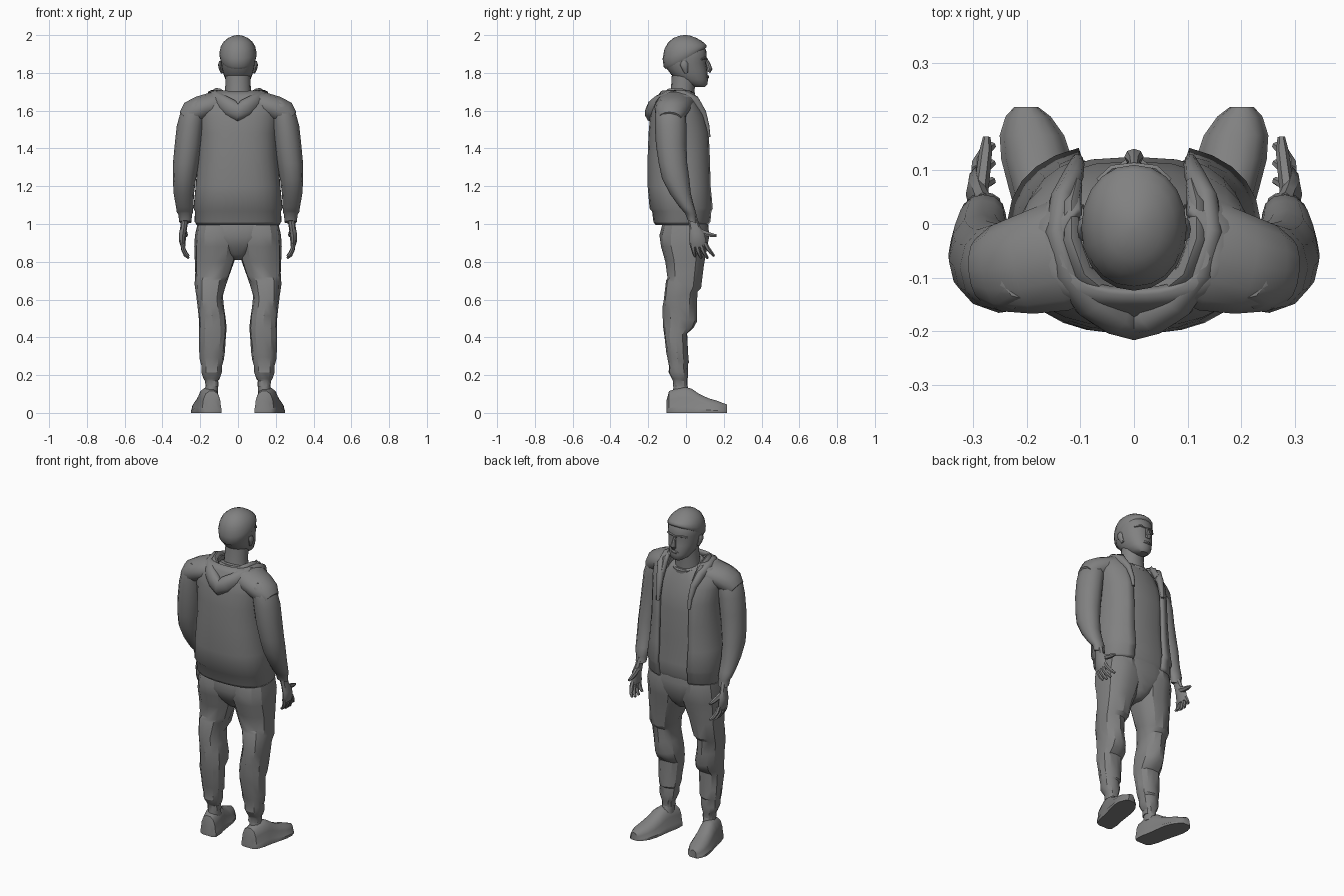
import bpy, bmesh, math, random
from mathutils import Vector

random.seed(4)
grey = bpy.data.materials.new("dark_grey")
grey.diffuse_color = (.22, .22, .22, 1)


def build(name, rings, closed=True, mirror=False, angle=40):
    """Skin a list of point rings; closed=False leaves each ring open like a shell."""
    bm = bmesh.new()
    vs = [[bm.verts.new(p) for p in r] for r in rings]
    n = len(vs[0])
    for a, b in zip(vs, vs[1:]):
        for i in range(n if closed else n - 1):
            j = (i + 1) % n
            bm.faces.new((a[i], a[j], b[j], b[i]))
    if closed:
        bm.faces.new(vs[0][::-1])
        bm.faces.new(vs[-1])
    bmesh.ops.recalc_face_normals(bm, faces=bm.faces)
    me = bpy.data.meshes.new(name)
    bm.to_mesh(me)
    bm.free()
    me.materials.append(grey)
    me.polygons.foreach_set("use_smooth", [True] * len(me.polygons))
    me.set_sharp_from_angle(angle=math.radians(angle))
    ob = bpy.data.objects.new(name, me)
    bpy.context.collection.objects.link(ob)
    if mirror:
        ob.modifiers.new("mirror", 'MIRROR').use_mirror_merge = False
    return ob


def spow(v, p):
    return math.copysign(abs(v) ** p, v)


def loft(name, rings, n=16, e=2.0, jit=0, gap=0, **kw):
    """Horizontal rings (x, z, back y, front y, half width, tilt); gap opens the front."""
    out = []
    for x, z, y0, y1, rx, *t in rings:
        tilt = t[0] if t else 0
        yc, ry = (y0 + y1) / 2, (y1 - y0) / 2
        if gap:
            a = math.asin(min(.98, (gap / rx) ** (e / 2)))
            angs = [math.pi / 2 + a + (2 * math.pi - 2 * a) * i / (n - 1) for i in range(n)]
        else:
            angs = [2 * math.pi * i / n for i in range(n)]
        ring = []
        for a in angs:
            c, s = spow(math.cos(a), 2 / e), spow(math.sin(a), 2 / e)
            k = 1 + random.uniform(-jit, jit)
            ring.append((x + rx * c * k, yc + ry * s * k, z + tilt * s))
        out.append(ring)
    return build(name, out, closed=not gap, **kw)


def tube(name, pts, ref, n=8, **kw):
    """Sweep ellipses along points (x, y, z, radius along ref, radius across)."""
    ps = [Vector(p[:3]) for p in pts]
    out = []
    for i, p in enumerate(pts):
        t = (ps[min(i + 1, len(ps) - 1)] - ps[max(i - 1, 0)]).normalized()
        u = Vector(ref)
        u = (u - t * u.dot(t)).normalized()
        v = t.cross(u)
        out.append([ps[i] + u * p[3] * math.cos(2 * math.pi * k / n)
                    + v * p[4] * math.sin(2 * math.pi * k / n) for k in range(n)])
    return build(name, out, **kw)


def both(half):
    """Complete a sweep path whose last point lies on the centre line."""
    return half + [(-p[0],) + tuple(p[1:]) for p in half[-2::-1]]


X, Y, Z = (1, 0, 0), (0, 1, 0), (0, 0, 1)

# Head, neck and hair
loft("head", [(0, 1.725, .045, .10, .028), (0, 1.74, .0, .114, .05),
              (0, 1.765, -.05, .116, .066), (0, 1.79, -.078, .115, .076),
              (0, 1.82, -.1, .112, .085), (0, 1.85, -.114, .107, .09),
              (0, 1.875, -.119, .110, .093), (0, 1.92, -.116, .107, .093),
              (0, 1.96, -.09, .08, .072), (0, 1.985, -.05, .04, .03)], n=20, e=2.2)
loft("neck", [(0, 1.58, -.11, .04, .085), (0, 1.66, -.09, .05, .074),
              (0, 1.71, -.08, .045, .068), (0, 1.79, -.075, .06, .066)])
loft("hair", [(0, 1.875, -.106, .103, .092, .055), (0, 1.885, -.118, .109, .097, .053),
              (0, 1.91, -.124, .110, .098, .035), (0, 1.94, -.114, .102, .091, .014),
              (0, 1.965, -.095, .083, .076, .004), (0, 1.985, -.066, .055, .052),
              (0, 1.996, -.036, .026, .026), (0, 2.0, -.012, .004, .008)], n=20, e=2.1, angle=50)

# Face details
tube("nose", [(0, .106, 1.872, .008, .008), (0, .118, 1.845, .011, .012),
              (0, .125, 1.82, .018, .015), (0, .116, 1.807, .014, .014)], X)
tube("brow", both([(.066, .081, 1.872, .005, .006), (.04, .103, 1.88, .007, .008),
                   (0, .110, 1.874, .006, .005)]), Z, n=6)
tube("lips", both([(.026, .107, 1.777, .004, .005), (.012, .114, 1.78, .009, .008),
                   (0, .116, 1.779, .009, .008)]), Z, n=6)
tube("ear", [(.083, .002, 1.80, .008, .010), (.091, -.004, 1.82, .010, .016),
             (.096, -.01, 1.845, .010, .022), (.093, -.01, 1.862, .006, .013)], X, mirror=True)

# Shirt
loft("shirt", [(0, 1.0, -.12, .112, .19), (0, 1.03, -.13, .125, .195), (0, 1.1, -.14, .125, .195),
               (0, 1.25, -.15, .112, .185), (0, 1.42, -.15, .117, .18), (0, 1.52, -.15, .100, .175),
               (0, 1.6, -.13, .075, .15), (0, 1.655, -.11, .058, .105, -.012),
               (0, 1.675, -.095, .053, .082, -.02)], n=20, e=2.6)
loft("shirt_collar", [(0, 1.655, -.1, .064, .088, -.025), (0, 1.672, -.1, .066, .088, -.025),
                      (0, 1.676, -.09, .058, .078, -.025)], n=18)

# Open jacket with a hem band
jacket = loft("jacket", [(0, 1.0, -.155, .118, .212), (0, 1.015, -.165, .13, .222),
                         (0, 1.07, -.172, .135, .22), (0, 1.085, -.185, .142, .228),
                         (0, 1.2, -.195, .132, .216), (0, 1.35, -.195, .13, .202),
                         (0, 1.48, -.19, .124, .2), (0, 1.57, -.182, .1, .21),
                         (0, 1.63, -.165, .066, .215), (0, 1.67, -.145, .05, .18),
                         (0, 1.7, -.125, .045, .13)], n=26, e=2.5, gap=.1, angle=50)
solid = jacket.modifiers.new("cloth", 'SOLIDIFY')
solid.thickness, solid.offset = .018, 0

# Hood lying on the back, outer fold and inner fold
tube("hood", both([(.105, .122, 1.46, .008, .01), (.106, .112, 1.52, .012, .014),
                   (.114, .088, 1.59, .02, .02),
                   (.135, .045, 1.65, .03, .022), (.142, -.015, 1.675, .034, .024),
                   (.125, -.085, 1.667, .042, .03), (.082, -.14, 1.64, .046, .036),
                   (.038, -.17, 1.61, .052, .036), (0, -.182, 1.588, .048, .036)]),
     Z, n=10, angle=50)
tube("hood_lining", both([(.108, .075, 1.61, .015, .012), (.117, .03, 1.67, .025, .018),
                          (.116, -.03, 1.695, .026, .018), (.098, -.085, 1.688, .03, .02),
                          (.05, -.13, 1.65, .034, .024), (0, -.15, 1.615, .034, .024)]),
     Z, n=8, angle=50)

# Shoulders bridging collar and sleeves
tube("shoulder", [(.08, -.05, 1.635, .07, .09), (.14, -.06, 1.632, .064, .105),
                  (.2, -.075, 1.612, .066, .095), (.25, -.082, 1.585, .066, .082),
                  (.285, -.085, 1.56, .04, .06)], Z, n=14, angle=50, mirror=True)

# Sleeves with cuffs
loft("sleeve", [(.205, 1.655, -.14, -.03, .045), (.222, 1.63, -.158, -.012, .06),
                (.24, 1.575, -.165, -.002, .068), (.252, 1.52, -.165, .002, .071),
                (.264, 1.42, -.16, .003, .072), (.276, 1.32, -.145, .008, .068),
                (.284, 1.24, -.128, .018, .062), (.286, 1.16, -.085, .026, .054),
                (.283, 1.09, -.035, .045, .046), (.281, 1.06, -.015, .055, .042, -.008),
                (.279, 1.05, -.005, .055, .036, -.008), (.279, 1.01, .01, .06, .033, -.008)],
     n=12, jit=.02, mirror=True)

# Hands
tube("palm", [(.281, .035, 1.03, .020, .024), (.287, .045, .985, .018, .028),
              (.294, .056, .945, .019, .04), (.294, .062, .905, .017, .045),
              (.29, .064, .88, .012, .042)], X, mirror=True)
for i in range(4):
    y, d = .03 + .023 * i, (.008, 0, 0, .012)[i]
    tube(f"finger_{i + 1}", [(.292, y, .9, .012, .012), (.29, y + .008 + .002 * i, .862 + d, .012, .012),
                             (.278, y + .014 + .007 * i, .835 + d, .010, .011),
                             (.262, y + .018 + .01 * i, .82 + d, .007, .007)], Y, n=6, mirror=True)
tube("thumb", [(.285, .06, .965, .014, .02), (.28, .1, .95, .013, .016),
               (.276, .135, .942, .012, .012), (.274, .162, .938, .007, .007)], X, n=6, mirror=True)

# Trousers: seat and folded legs
loft("trouser_seat", [(0, 1.05, -.12, .11, .19), (0, .98, -.13, .122, .213), (0, .93, -.136, .118, .21),
                      (0, .88, -.118, .105, .13), (0, .84, -.09, .085, .07),
                      (0, .81, -.06, .06, .03)], n=18, e=2.4, angle=60)
loft("trouser_leg", [(.112, 1.0, -.125, .115, .105), (.114, .94, -.138, .12, .114),
                     (.116, .88, -.132, .112, .114), (.122, .81, -.108, .1, .107, .01),
                     (.134, .74, -.1, .09, .094, .025),
                     (.145, .68, -.108, .08, .084, -.02), (.152, .62, -.12, .062, .07, .02),
                     (.145, .56, -.122, .055, .07), (.137, .5, -.122, .057, .072, -.015),
                     (.134, .45, -.12, .04, .075), (.134, .41, -.115, .008, .072, .01),
                     (.137, .32, -.103, .01, .066), (.138, .28, -.1, .014, .063, -.015),
                     (.139, .25, -.09, .008, .054, .008), (.14, .215, -.092, .012, .053),
                     (.139, .18, -.075, .01, .042), (.139, .17, -.07, .008, .035),
                     (.138, .14, -.07, .008, .035)], n=12, e=2.3, jit=.035, angle=30, mirror=True)
loft("sock", [(.138, .16, -.065, .004, .031), (.14, .1, -.07, .02, .035)], n=12, mirror=True)

# Shoes: cross-sections from heel to toe, turned slightly outwards
section = [(1, 0), (1, .2), (.95, .24), (.86, .6), (.62, .88), (.25, 1)]
shoe = []
for y, w, h in [(-.102, .034, .07), (-.09, .052, .115), (-.04, .06, .133), (.0, .059, .136),
                (.03, .06, .128), (.07, .063, .1), (.12, .066, .077), (.165, .06, .064),
                (.2, .042, .05), (.218, .022, .032)]:
    xc = .137 + (y + .1) * .2
    half = [(w * a, max(h, .045) * b) for a, b in section]
    shoe.append([(xc + a, y, b) for a, b in half] + [(xc - a, y, b) for a, b in half[::-1]])
build("shoe", shoe, mirror=True)
